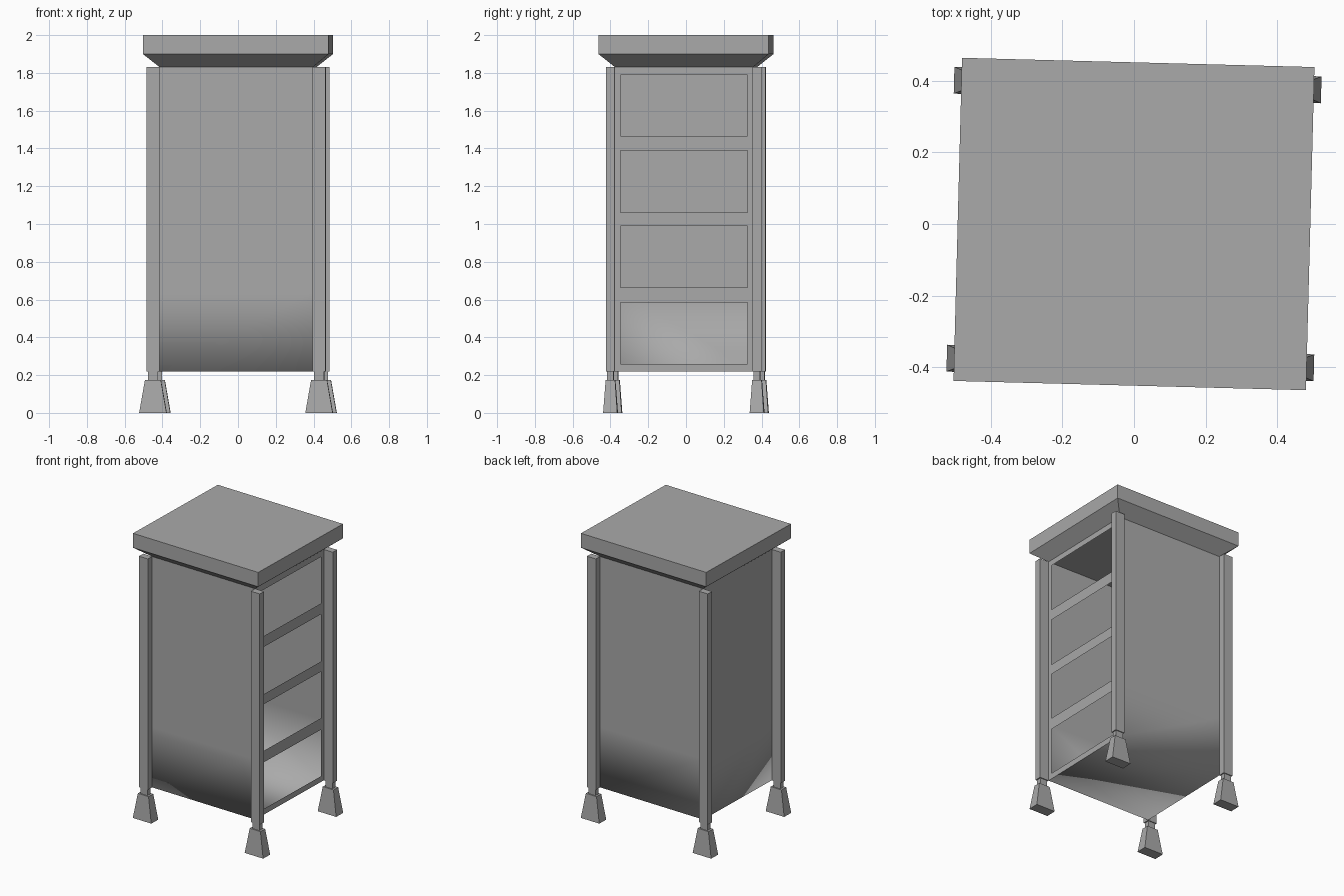
import bpy, bmesh, math
from mathutils import Matrix

cube = bpy.data.objects.get("Cube")
if cube:
    bpy.data.objects.remove(cube)

# Single flat colour
grey = bpy.data.materials.new("plain grey")
grey.use_nodes = True
COLOUR = (0.4, 0.4, 0.4, 1)
grey.diffuse_color = COLOUR
grey.node_tree.nodes["Principled BSDF"].inputs["Base Color"].default_value = COLOUR

TURN = Matrix.Rotation(math.radians(-1.5), 4, 'Z')   # whole cabinet is slightly turned
BX, BY = 0.405, 0.365                                # half size of the body
LOW, BEND, TOP = 0.22, 0.64, 1.83                    # body heights


def finish(name, bm):
    bm.transform(TURN)
    mesh = bpy.data.meshes.new(name)
    bm.to_mesh(mesh)
    bm.free()
    mesh.materials.append(grey)
    obj = bpy.data.objects.new(name, mesh)
    bpy.context.collection.objects.link(obj)
    return obj


def ring(bm, hx, hy, z, cx=0, cy=0):
    return [bm.verts.new((cx + sx * hx, cy + sy * hy, z))
            for sx, sy in ((-1, -1), (1, -1), (1, 1), (-1, 1))]


def stack(name, levels, cx=0, cy=0):
    """Closed solid through rectangular sections (half x, half y, z)."""
    bm = bmesh.new()
    rings = [ring(bm, hx, hy, z, cx, cy) for hx, hy, z in levels]
    bm.faces.new(rings[0][::-1])
    bm.faces.new(rings[-1])
    for a, b in zip(rings, rings[1:]):
        for i in range(4):
            j = (i + 1) % 4
            bm.faces.new((a[i], a[j], b[j], b[i]))
    return finish(name, bm)


# Body shell: front, back, closed side and floor, softly shaded into the floor
bm = bmesh.new()
rings = [ring(bm, BX, BY, z) for z in (LOW, BEND, TOP)]
bm.faces.new(rings[0][::-1])
for a, b in zip(rings, rings[1:]):
    for i in (0, 2, 3):
        j = (i + 1) % 4
        bm.faces.new((a[i], a[j], b[j], b[i]))
for f in bm.faces:
    f.smooth = True
for e in bm.edges:
    if abs(e.verts[0].co.z - e.verts[1].co.z) > 0.1:
        e.smooth = False
finish("body_shell", bm)

# Open side: thin frame with four window openings
bm = bmesh.new()
ys = (-BY, -0.335, 0.335, BY)
zs = (LOW, 0.26, 0.585, 0.665, 0.99, 1.06, 1.39, 1.465, 1.79, TOP)
grid = [[bm.verts.new((BX, y, z)) for y in ys] for z in zs]
for r in range(len(zs) - 1):
    for c in range(3):
        if c == 1 and r % 2 == 1:
            continue
        bm.faces.new((grid[r][c], grid[r][c + 1], grid[r + 1][c + 1], grid[r + 1][c]))
finish("side_frame", bm)

# Lid with a sloping underside
stack("lid", [(BX, BY, TOP), (0.492, 0.451, 1.9), (0.492, 0.451, 2.0)])

# Corner posts with narrow ankles and flared feet
for sy, depth in ((-1, "front"), (1, "back")):
    for sx, side in ((-1, "right"), (1, "left")):
        cx, cy = sx * 0.44, sy * 0.388
        tag = depth + "_" + side
        stack(tag + "_post", [(0.035, 0.023, LOW), (0.035, 0.023, TOP)], cx, cy)
        stack(tag + "_ankle", [(0.027, 0.017, 0.17), (0.027, 0.017, LOW)], cx, cy)
        stack(tag + "_foot", [(0.0725, 0.0375, 0), (0.042, 0.025, 0.175)], cx, cy)
